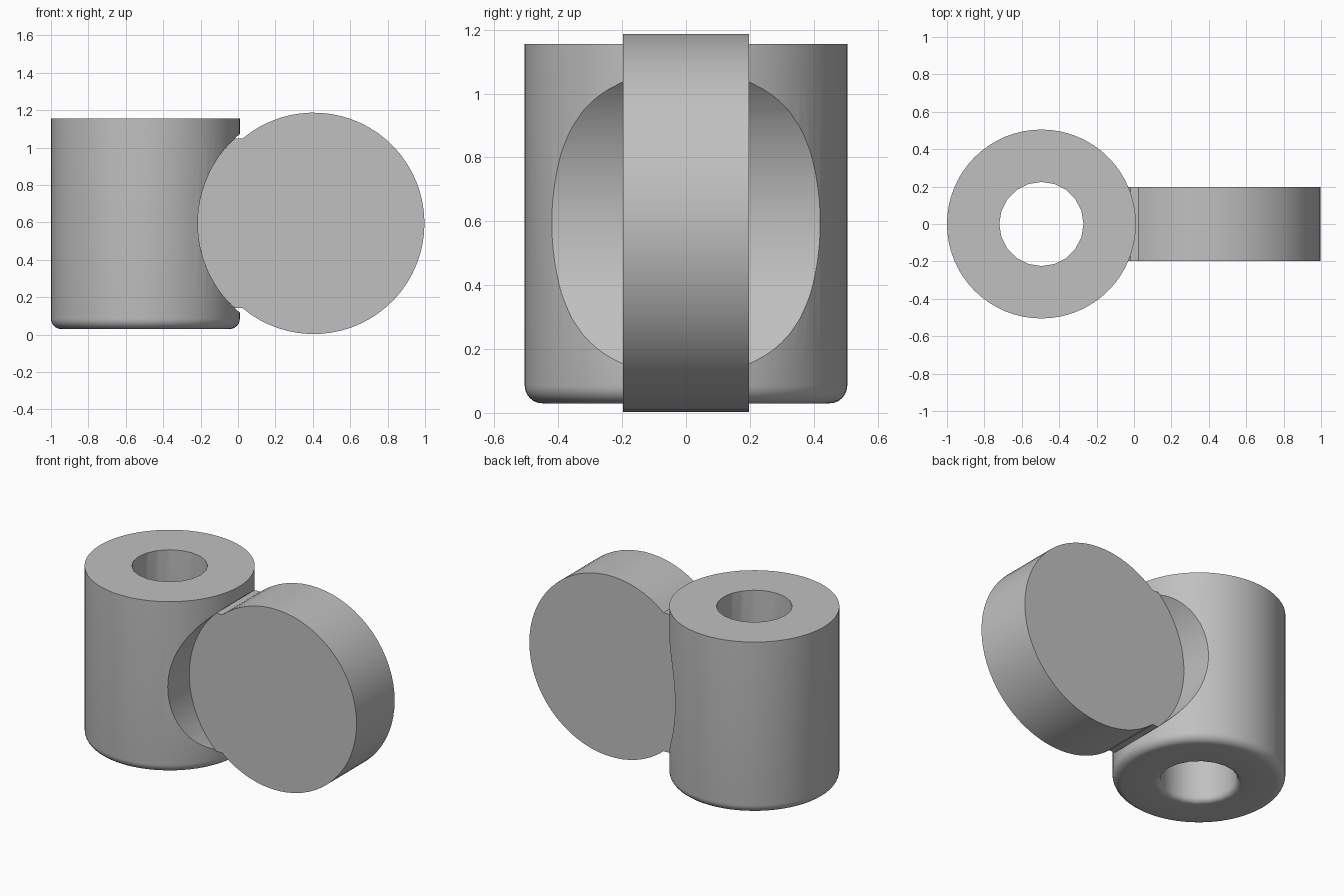
import bpy, bmesh
from math import sin, cos, pi, asin, radians
from mathutils import Vector, Matrix

cube = bpy.data.objects.get("Cube")
if cube:
    bpy.data.objects.remove(cube, do_unlink=True)

grey = bpy.data.materials.new("plain grey")
grey.use_nodes = True
colour = (0.53, 0.53, 0.53, 1)
grey.diffuse_color = colour
grey.node_tree.nodes["Principled BSDF"].inputs["Base Color"].default_value = colour

# Main dimensions
AXIS_X, BODY_R, BORE_R = -0.495, 0.505, 0.225
BASE, TOP, FILLET = 0.03, 1.155, 0.055
DISC_X, DISC_Z, DISC_R, SEAT_R = 0.405, 0.595, 0.592, 0.62
HALF_WIDTH, SEAT_HALF_HEIGHT = 0.197, 0.453


def add_object(name, bm):
    bmesh.ops.recalc_face_normals(bm, faces=bm.faces)
    mesh = bpy.data.meshes.new(name)
    bm.to_mesh(mesh)
    bm.free()
    mesh.materials.append(grey)
    obj = bpy.data.objects.new(name, mesh)
    bpy.context.collection.objects.link(obj)
    return obj


def lathe(name, profile, sides):
    """Spin a radius/height profile about the upright body axis."""
    bm = bmesh.new()
    verts = [bm.verts.new((r, 0, z)) for r, z in profile]
    edges = [bm.edges.new(pair) for pair in zip(verts, verts[1:])]
    bmesh.ops.spin(bm, geom=verts + edges, cent=(0, 0, 0), axis=(0, 0, 1),
                   angle=2 * pi, steps=sides)
    bmesh.ops.remove_doubles(bm, verts=bm.verts, dist=0.0001)
    bmesh.ops.translate(bm, verts=bm.verts, vec=(AXIS_X, 0, 0))
    return add_object(name, bm)


def extrude_outline(name, outline, half):
    """Extrude an x/z outline along y."""
    bm = bmesh.new()
    face = bm.faces.new([bm.verts.new((x, -half, z)) for x, z in outline])
    made = bmesh.ops.extrude_face_region(bm, geom=[face])["geom"]
    verts = [v for v in made if isinstance(v, bmesh.types.BMVert)]
    bmesh.ops.translate(bm, verts=verts, vec=(0, 2 * half, 0))
    return add_object(name, bm)


def arc(radius, start, end, steps):
    angles = [start + (end - start) * i / steps for i in range(steps + 1)]
    return [(DISC_X + radius * cos(a), DISC_Z + radius * sin(a)) for a in angles]


def cut(target, cutter):
    cutter.hide_render = True
    mod = target.modifiers.new("cut", "BOOLEAN")
    mod.operation = "DIFFERENCE"
    mod.solver = "EXACT"
    mod.object = cutter
    bpy.context.view_layer.objects.active = target
    bpy.ops.object.modifier_apply(modifier=mod.name)
    bpy.data.objects.remove(cutter, do_unlink=True)


def smooth(obj):
    bpy.ops.object.select_all(action="DESELECT")
    obj.select_set(True)
    bpy.context.view_layer.objects.active = obj
    bpy.ops.object.shade_smooth_by_angle(angle=radians(30))


# Upright body with a rounded lower rim
quarter = [i * pi / 12 for i in range(7)]
rim = [(BODY_R - FILLET + FILLET * sin(a), BASE + FILLET - FILLET * cos(a))
       for a in quarter]
body = lathe("body", [(0, BASE)] + rim + [(BODY_R, TOP), (0, TOP)], 64)

# Bore through the body, flared at its lower mouth
flare = 0.035
mouth = [(BORE_R + flare - flare * sin(a), BASE + flare - flare * cos(a))
         for a in quarter]
bore = lathe("bore_cutter", [(0, BASE - 0.1), (BORE_R + flare, BASE - 0.1)]
             + mouth + [(BORE_R, TOP + 0.1), (0, TOP + 0.1)], 20)
cut(body, bore)

# Curved seat across the side of the body
cut(body, extrude_outline("seat_cutter", arc(SEAT_R, 0, 2 * pi, 96)[:-1], 0.8))

# Upright disc whose inner edge fills the seat
outer = pi - asin(SEAT_HALF_HEIGHT / DISC_R)
inner = asin(SEAT_HALF_HEIGHT / SEAT_R)
outline = arc(DISC_R, -outer, outer, 48) + arc(SEAT_R, pi - inner, pi + inner, 24)
disc = extrude_outline("disc", outline, HALF_WIDTH)

for part in (body, disc):
    smooth(part)
